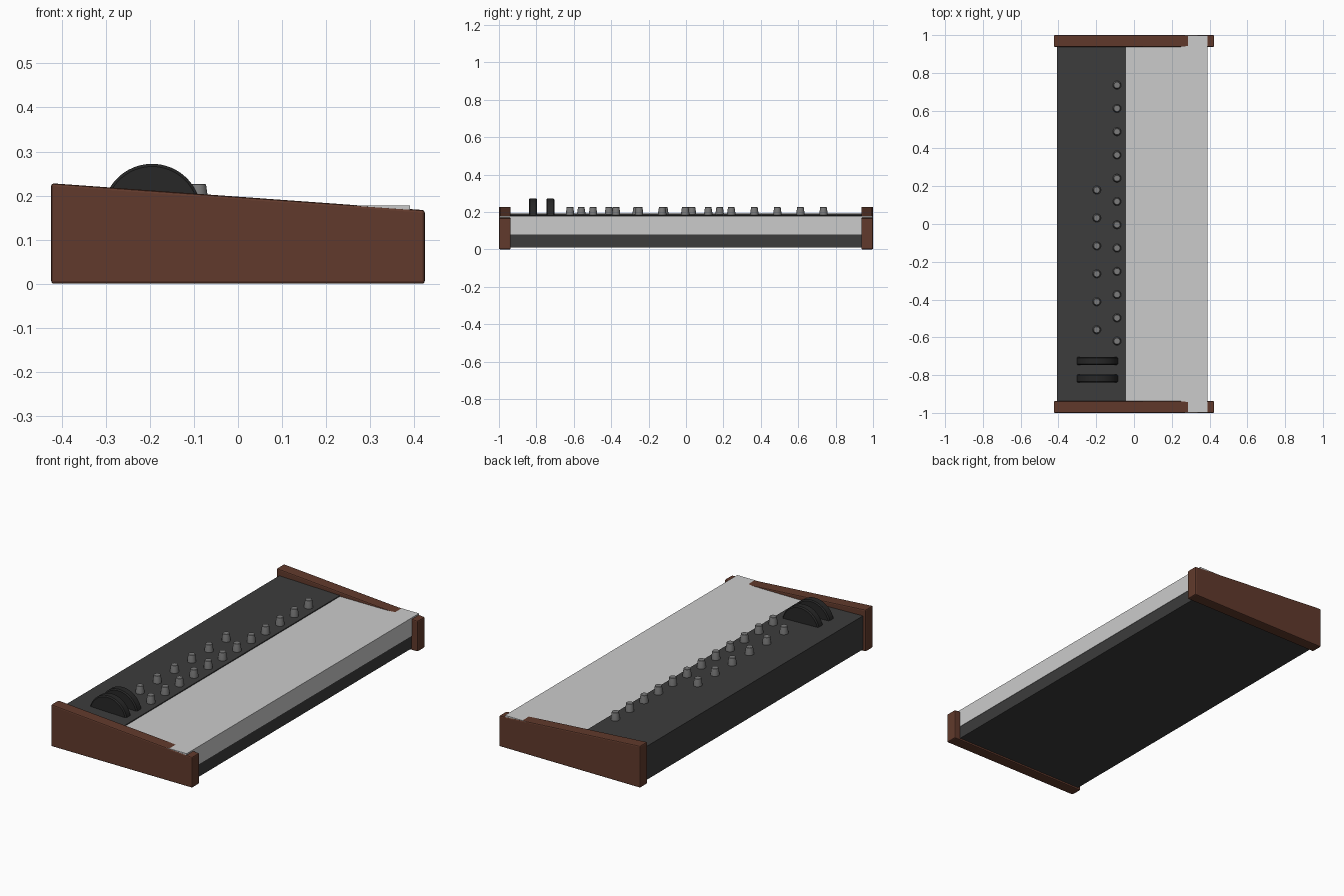
import bpy, bmesh, math

if "Cube" in bpy.data.objects:
    bpy.data.objects.remove(bpy.data.objects["Cube"])


def material(name, rgb):
    m = bpy.data.materials.new(name)
    m.diffuse_color = (*rgb, 1)
    m.use_nodes = True
    m.node_tree.nodes["Principled BSDF"].inputs["Base Color"].default_value = m.diffuse_color
    return m


wood = material("wood", (0.12, 0.042, 0.025))
dark = material("dark_metal", (0.045, 0.045, 0.045))
rubber = material("black_rubber", (0.02, 0.02, 0.02))
knob_grey = material("knob_grey", (0.2, 0.2, 0.2))


def finish(name, bm, mat=None, bevel=0, segments=2, smooth=False):
    bmesh.ops.recalc_face_normals(bm, faces=bm.faces)
    mesh = bpy.data.meshes.new(name)
    bm.to_mesh(mesh)
    bm.free()
    ob = bpy.data.objects.new(name, mesh)
    bpy.context.collection.objects.link(ob)
    if mat:
        mesh.materials.append(mat)
    if bevel:
        mod = ob.modifiers.new("bevel", 'BEVEL')
        mod.width, mod.segments = bevel, segments
        mod.limit_method = 'ANGLE'
    if smooth:
        bpy.ops.object.select_all(action='DESELECT')
        ob.select_set(True)
        bpy.context.view_layer.objects.active = ob
        bpy.ops.object.shade_smooth_by_angle(angle=math.radians(35))
    return ob


def extrude_profile(name, profile, y0, y1, mat=None, bevel=0):
    """Extrude an (x, z) outline along y."""
    bm = bmesh.new()
    face = bm.faces.new([bm.verts.new((x, y0, z)) for x, z in profile])
    new = bmesh.ops.extrude_face_region(bm, geom=[face])["geom"]
    verts = [v for v in new if isinstance(v, bmesh.types.BMVert)]
    bmesh.ops.translate(bm, verts=verts, vec=(0, y1 - y0, 0))
    return finish(name, bm, mat, bevel)


def lathe(name, outline, mat, segments=24):
    """Spin an (r, z) outline around z."""
    bm = bmesh.new()
    verts = [bm.verts.new((r, 0, z)) for r, z in outline]
    edges = [bm.edges.new(p) for p in zip(verts, verts[1:])]
    bmesh.ops.spin(bm, geom=verts + edges, cent=(0, 0, 0), axis=(0, 0, 1),
                   angle=math.tau, steps=segments)
    bmesh.ops.remove_doubles(bm, verts=bm.verts, dist=1e-5)
    return finish(name, bm, mat, smooth=True)


# Sloped wooden end cheeks
cheek = [(-0.424, 0), (0.424, 0), (0.424, 0.167), (-0.424, 0.228)]
for side, y0, y1 in (("left", -1, -0.937), ("right", 0.937, 1)):
    extrude_profile(side + "_cheek", cheek, y0, y1, wood, 0.006)

# Case: lower tray and control panel behind the keys
extrude_profile("case", [(-0.408, 0.01), (0.388, 0.01), (0.388, 0.08), (-0.043, 0.08),
                         (-0.043, 0.182), (-0.408, 0.192)], -0.945, 0.945, dark)

# Key bank, running over the low front of the cheeks
extrude_profile("key_bank", [(-0.045, 0.079), (0.39, 0.079), (0.39, 0.177), (-0.045, 0.177)],
                -0.998, 0.998)

# Tapered control knobs in two rows
R = 0.022
for row, x, y_start, step, count in (("front", -0.09, 0.735, 0.1232, 12),
                                     ("back", -0.197, 0.18, 0.148, 6)):
    base = 0.182
    for i in range(count):
        knob = lathe(f"{row}_knob_{i + 1}",
                     [(0, 0), (R, 0), (R, 0.012), (0.0175, 0.043), (0.016, 0.0445), (0, 0.0445)],
                     knob_grey)
        knob.location = (x, y_start - i * step, base)

# Pitch and modulation wheels, half sunk in the panel
for name, y in (("pitch_wheel", -0.818), ("modulation_wheel", -0.725)):
    wheel = lathe(name, [(0, -0.022), (0.106, -0.022), (0.112, -0.016),
                         (0.112, 0.016), (0.106, 0.022), (0, 0.022)], rubber, 64)
    wheel.rotation_euler.x = math.pi / 2
    wheel.location = (-0.195, y, 0.16)
